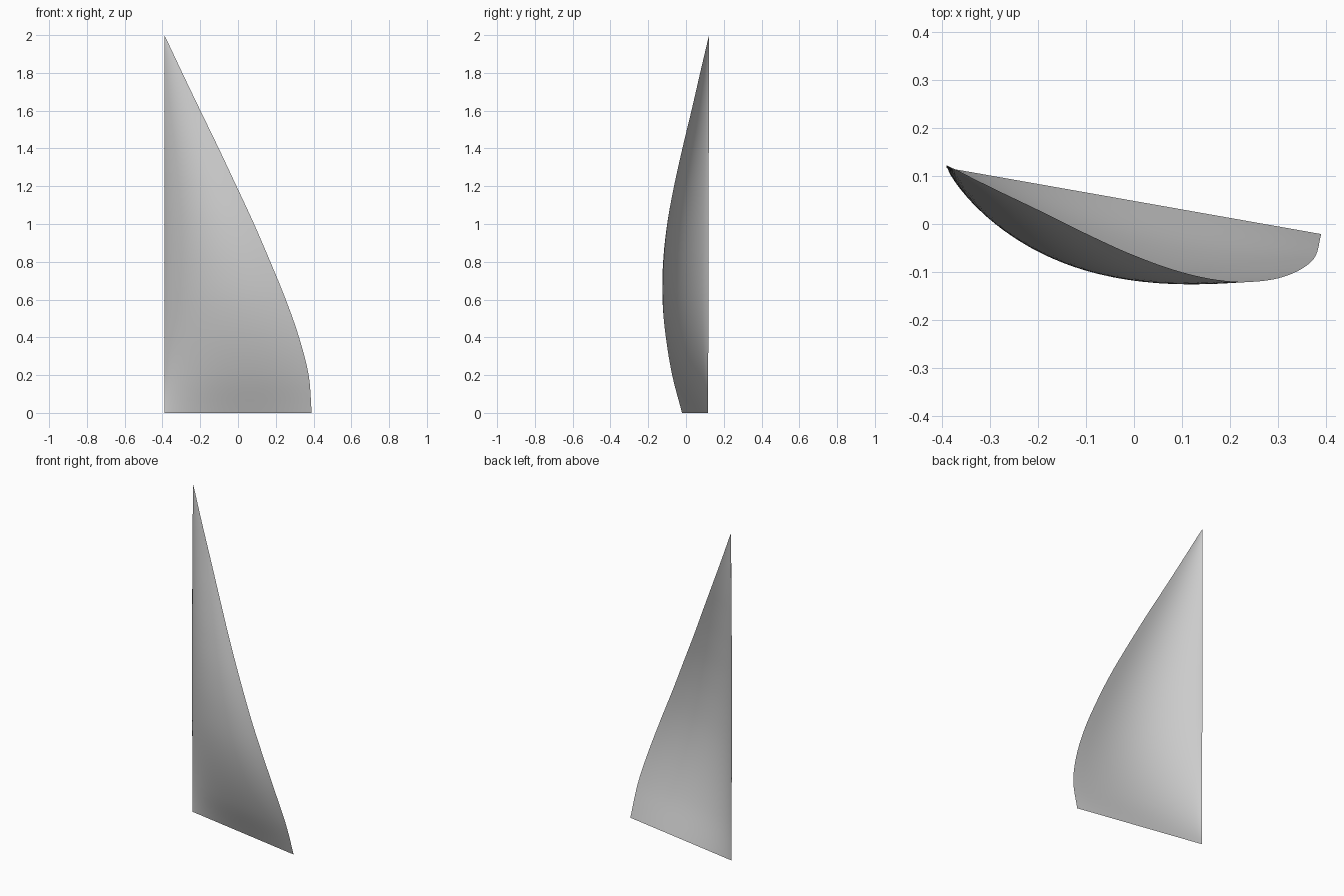
import bpy
import bmesh

if "Cube" in bpy.data.objects:
    bpy.data.objects.remove(bpy.data.objects["Cube"])

ROWS, COLS = 60, 28
STEP = 0.2  # height between the leech stations

# Stations from foot to head: leech x, leech y, belly depth
LEECH_X = [0.39, 0.374, 0.323, 0.253, 0.171, 0.085, -0.008, -0.102, -0.199, -0.295, -0.389]
LEECH_Y = [-0.021, -0.073, -0.106, -0.12, -0.116, -0.096, -0.062, -0.019, 0.029, 0.075, 0.122]
BELLY = [0.0, 0.05, 0.082, 0.098, 0.098, 0.088, 0.07, 0.049, 0.028, 0.011, 0.0]


def smooth_at(values, z):
    """Smooth curve through evenly spaced values."""
    s = min(z / STEP, len(values) - 1.0001)
    i = int(s)
    f = s - i
    b, c = values[i], values[i + 1]
    a = values[i - 1] if i > 0 else 2 * b - c
    d = values[i + 2] if i + 2 < len(values) else 2 * c - b
    return b + 0.5 * f * (c - a + f * (2 * a - 5 * b + 4 * c - d + f * (3 * (b - c) + d - a)))


def sail_point(t, z):
    """Point on the sail: t runs from luff to leech."""
    luff_x, luff_y = -0.39, 0.117 + 0.0025 * z
    x = luff_x + t * (smooth_at(LEECH_X, z) - luff_x)
    y = luff_y + t * (smooth_at(LEECH_Y, z) - luff_y)
    draft = 3.4 * t ** 0.75 * (1 - t) ** 1.05
    return x, y - smooth_at(BELLY, z) * draft, z


# Sail cloth: a curved sheet from luff to leech, closing at the head
bm = bmesh.new()
grid = [[bm.verts.new(sail_point((c / COLS) ** 1.3, 2 * r / ROWS)) for c in range(COLS + 1)]
        for r in range(ROWS)]
head = bm.verts.new((-0.39, 0.122, 2.0))
for low, high in zip(grid, grid[1:]):
    for c in range(COLS):
        bm.faces.new((low[c], low[c + 1], high[c + 1], high[c]))
for c in range(COLS):
    bm.faces.new((grid[-1][c], grid[-1][c + 1], head))
for face in bm.faces:
    face.smooth = True

mesh = bpy.data.meshes.new("sail")
bm.to_mesh(mesh)
bm.free()
sail = bpy.data.objects.new("sail", mesh)
bpy.context.collection.objects.link(sail)

cloth = bpy.data.materials.new("grey cloth")
cloth.diffuse_color = (0.6, 0.6, 0.6, 1)
cloth.use_nodes = True
cloth.node_tree.nodes["Principled BSDF"].inputs["Base Color"].default_value = cloth.diffuse_color
mesh.materials.append(cloth)
